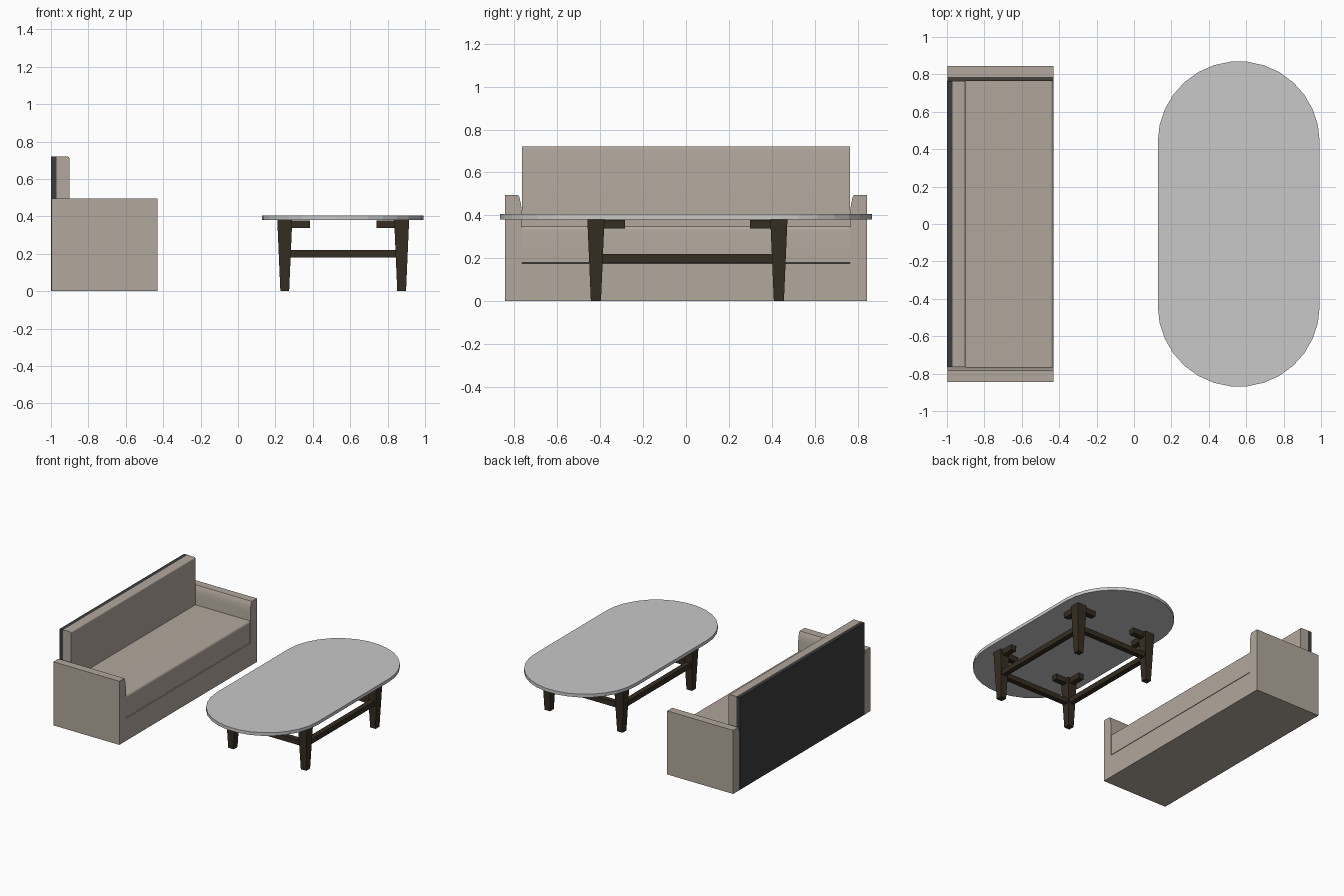
import bpy, bmesh, math

if "Cube" in bpy.data.objects:
    bpy.data.objects.remove(bpy.data.objects["Cube"])


def material(name, rgb):
    m = bpy.data.materials.new(name)
    m.diffuse_color = (*rgb, 1)
    m.use_nodes = True
    m.node_tree.nodes["Principled BSDF"].inputs["Base Color"].default_value = m.diffuse_color
    return m


FABRIC = material("taupe fabric", (0.445, 0.39, 0.335))
PANEL = material("charcoal panel", (0.045, 0.046, 0.048))
STONE = material("pale grey top", (0.58, 0.58, 0.58))
WOOD = material("dark wood", (0.036, 0.026, 0.016))


def finish(name, bm, mat, smooth=False):
    bmesh.ops.recalc_face_normals(bm, faces=bm.faces)
    me = bpy.data.meshes.new(name)
    bm.to_mesh(me)
    bm.free()
    me.materials.append(mat)
    ob = bpy.data.objects.new(name, me)
    bpy.context.collection.objects.link(ob)
    if smooth:
        bpy.ops.object.select_all(action='DESELECT')
        ob.select_set(True)
        bpy.context.view_layer.objects.active = ob
        bpy.ops.object.shade_smooth_by_angle(angle=math.radians(30))
    return ob


def prism(name, pts, axis, a, b, mat, smooth=False):
    """Extrude a 2D profile along an axis from a to b."""
    place = {'x': lambda u, v, w: (w, u, v),
             'y': lambda u, v, w: (u, w, v),
             'z': lambda u, v, w: (u, v, w)}[axis]
    bm = bmesh.new()
    face = bm.faces.new([bm.verts.new(place(u, v, a)) for u, v in pts])
    ext = bmesh.ops.extrude_face_region(bm, geom=[face])
    moved = [g for g in ext['geom'] if isinstance(g, bmesh.types.BMVert)]
    bmesh.ops.translate(bm, verts=moved, vec=place(0, 0, b - a))
    return finish(name, bm, mat, smooth)


def box(name, x, y, z, mat):
    return prism(name, [(x[0], y[0]), (x[1], y[0]), (x[1], y[1]), (x[0], y[1])],
                 'z', z[0], z[1], mat)


def rounded_slab(x0, x1, z0, z1, r, n=5):
    """Side profile with a rounded upper front edge."""
    arc = [(x1 - r + r * math.cos(t), z1 - r + r * math.sin(t))
           for t in (math.pi / 2 * i / n for i in range(n + 1))]
    return [(x0, z0), (x1, z0)] + arc + [(x0, z1)]


# Sofa: arms and base in one U-shaped frame
half = [(0.845, 0), (0.845, 0.495), (0.783, 0.495), (0.776, 0.482),
        (0.770, 0.455), (0.765, 0.42), (0.765, 0.175)]
prism("sofa_frame", half + [(-y, z) for y, z in reversed(half)],
      'x', -0.998, -0.43, FABRIC, True)
# Seat and back cushions, dark rear panel
prism("seat_cushion", rounded_slab(-0.97, -0.431, 0.18, 0.35, 0.018),
      'y', -0.764, 0.764, FABRIC, True)
prism("back_cushion", rounded_slab(-0.97, -0.902, 0.18, 0.72, 0.01),
      'y', -0.764, 0.764, FABRIC, True)
box("rear_panel", (-1.0, -0.97), (-0.765, 0.765), (0.002, 0.72), PANEL)

# Table top: long oval with faceted round ends
R, CX, CY = 0.433, 0.56, 0.437
oval = []
for side in (1, -1):
    for i in range(16):
        t = math.pi * i / 15
        oval.append((CX + side * R * math.cos(t), side * (CY + R * math.sin(t))))
prism("table_top", oval, 'z', 0.38, 0.405, STONE)

# Table legs with inward brackets
LX, LY = (0.25, 0.875), (-0.42, 0.433)
for ix, x in enumerate(LX):
    for iy, y in enumerate(LY):
        tag = ("left", "right")[ix] + "_" + ("front", "back")[iy]
        bm = bmesh.new()
        bmesh.ops.create_cube(bm, size=1)
        for v in bm.verts:
            w = 0.08 if v.co.z > 0 else 0.047
            v.co = (x + v.co.x * w, y + v.co.y * w, 0.38 if v.co.z > 0 else 0)
        finish("leg_" + tag, bm, WOOD)
        sx, sy = 1 - 2 * ix, 1 - 2 * iy
        box("bracket_x_" + tag, sorted((x, x + sx * 0.135)),
            (y - 0.022, y + 0.022), (0.338, 0.379), WOOD)
        box("bracket_y_" + tag, (x - 0.022, x + 0.022),
            sorted((y, y + sy * 0.135)), (0.338, 0.379), WOOD)

# Stretchers between the legs
for y, n in zip(LY, ("front", "back")):
    box("stretcher_" + n, LX, (y - 0.02, y + 0.02), (0.18, 0.22), WOOD)
for x, n in zip(LX, ("left", "right")):
    box("stretcher_" + n, (x - 0.02, x + 0.02), LY, (0.18, 0.22), WOOD)
